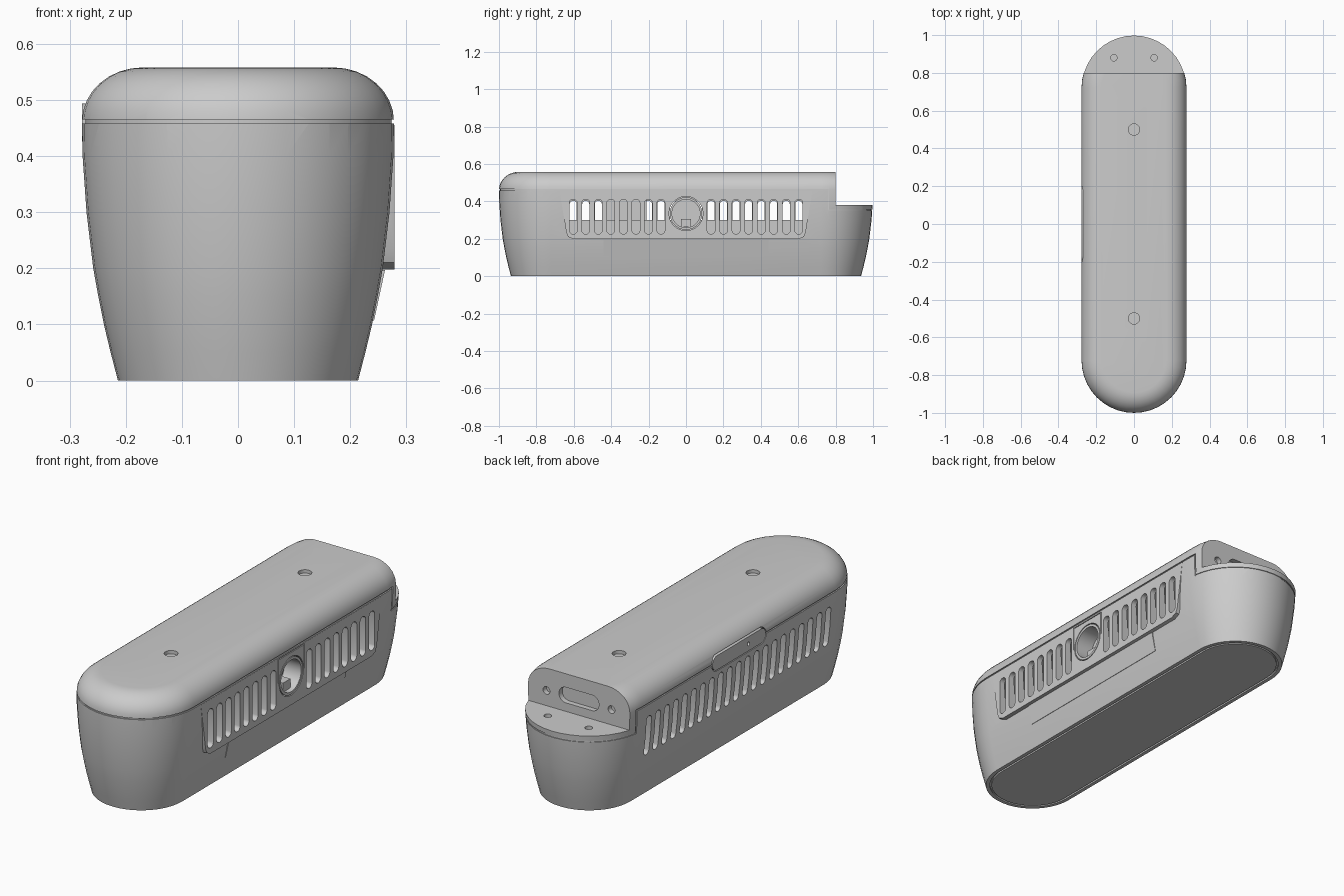
import bpy, bmesh, math

if "Cube" in bpy.data.objects:
    bpy.data.objects.remove(bpy.data.objects["Cube"])

CY = 0.722      # centre of the rounded ends
SEG = 20        # segments per rounded end


def finish(name, bm):
    bmesh.ops.recalc_face_normals(bm, faces=bm.faces)
    me = bpy.data.meshes.new(name)
    bm.to_mesh(me)
    bm.free()
    ob = bpy.data.objects.new(name, me)
    bpy.context.collection.objects.link(ob)
    return ob


def loft(name, profile, closed=False):
    """Sweep an (r, z) profile around a stadium; closed gives a ring."""
    bm = bmesh.new()
    rings = []
    for r, z in profile:
        ring = []
        for side in (1, -1):
            for k in range(SEG + 1):
                a = math.pi * k / SEG
                ring.append(bm.verts.new((side * r * math.cos(a),
                                          side * (CY + r * math.sin(a)), z)))
        rings.append(ring)
    pairs = list(zip(rings, rings[1:]))
    if closed:
        pairs.append((rings[-1], rings[0]))
    else:
        bm.faces.new(rings[0])
        bm.faces.new(rings[-1])
    n = len(rings[0])
    for p, q in pairs:
        for i in range(n):
            j = (i + 1) % n
            bm.faces.new((p[i], p[j], q[j], q[i]))
    return finish(name, bm)


def prism(name, outlines, axis, lo, hi):
    """Extrude 2D outlines along an axis."""
    put = {'x': lambda u, v, w: (w, u, v), 'y': lambda u, v, w: (u, w, v),
           'z': lambda u, v, w: (u, v, w)}[axis]
    bm = bmesh.new()
    for pts in outlines:
        a = [bm.verts.new(put(u, v, lo)) for u, v in pts]
        b = [bm.verts.new(put(u, v, hi)) for u, v in pts]
        bm.faces.new(a)
        bm.faces.new(b)
        for i in range(len(a)):
            j = (i + 1) % len(a)
            bm.faces.new((a[i], a[j], b[j], b[i]))
    return finish(name, bm)


def rect(u0, u1, v0, v1):
    return [(u0, v0), (u1, v0), (u1, v1), (u0, v1)]


def pill(cu, cv, hu, hv, n=24):
    r = min(hu, hv)
    pts = []
    for k in range(n):
        a = 2 * math.pi * (k + 0.5) / n
        c, s = math.cos(a), math.sin(a)
        pts.append((cu + r * c + math.copysign(hu - r, c),
                    cv + r * s + math.copysign(hv - r, s)))
    return pts


def box(name, x0, x1, y0, y1, z0, z1):
    return prism(name, [rect(x0, x1, y0, y1)], 'z', z0, z1)


def boolean(ob, cutter, op='DIFFERENCE'):
    m = ob.modifiers.new('bool', 'BOOLEAN')
    m.operation, m.solver, m.object = op, 'EXACT', cutter
    bpy.context.view_layer.objects.active = ob
    bpy.ops.object.modifier_apply(modifier=m.name)
    bpy.data.objects.remove(cutter)


# Outer housing: tapered lower body and rounded lid
side = [(0.214, 0), (0.227, 0.05), (0.239, 0.1), (0.249, 0.15), (0.258, 0.2),
        (0.270, 0.3), (0.277, 0.4), (0.278, 0.462)]
dome = [(0.17 + 0.108 * math.cos(t), 0.462 + 0.096 * math.sin(t))
        for t in [math.pi / 2 * k / 8 for k in range(1, 9)]]
housing = loft('housing', side + dome)

# Raised flat vent panel on the right side
panel = [(-0.675, 0.455), (-0.64, 0.235), (-0.63, 0.21), (-0.6, 0.198),
         (0.6, 0.198), (0.63, 0.21), (0.64, 0.235), (0.675, 0.455)]
boolean(housing, prism('panel', [panel], 'x', 0.2, 0.2785), 'UNION')

# Back step
boolean(housing, box('step', -0.5, 0.5, 0.8, 1.2, 0.38, 0.7))

# Hollow interior
inner = [(r - 0.026, z) for r, z in side + dome]
inner[0] = (0.19, 0.025)
inner = [(r, z - 0.024 if z > 0.5 else z) for r, z in inner]
cavity = loft('cavity', inner)
boolean(cavity, box('back_wall', -0.5, 0.5, 0.765, 1.2, 0.33, 0.7))
boolean(housing, cavity)

# Seam between lid and body, dropping at the back step
seam = loft('seam', [(0.272, 0.458), (0.3, 0.458), (0.3, 0.465), (0.272, 0.465)], True)
boolean(seam, box('trim', -0.5, 0.5, 0.765, 1.2, 0.3, 0.6))
boolean(housing, seam)
low = loft('low_seam', [(0.27, 0.35), (0.3, 0.35), (0.3, 0.357), (0.27, 0.357)], True)
boolean(low, box('trim', -0.5, 0.5, -1.2, 0.758, 0.3, 0.6))
boolean(housing, low)
for s in (-1, 1):
    boolean(housing, box('seam_drop', min(s * 0.268, s * 0.3), max(s * 0.268, s * 0.3),
                         0.758, 0.765, 0.352, 0.465))

# Groove under the base
boolean(housing, loft('base_groove', [(0.188, -0.02), (0.196, -0.02),
                                      (0.196, 0.008), (0.188, 0.008)], True))

# Vent slots on both sides
right = [pill(s * i * 0.067, 0.318, 0.021, 0.093) for i in range(2, 10) for s in (-1, 1)]
left = [pill(i * 0.067, 0.308, 0.019, 0.095) for i in range(-10, 11)]
boolean(housing, prism('right_slots', right, 'x', 0.19, 0.4))
boolean(housing, prism('left_slots', left, 'x', -0.4, -0.19))

# Opening for the round window, and grooves framing it
boolean(housing, prism('window_hole', [pill(0, 0.335, 0.091, 0.091, 40)], 'x', 0.15, 0.4))
frame = [rect(s * 0.097 - 0.002, s * 0.097 + 0.002, 0.335, 0.45) for s in (-1, 1)]
frame.append(rect(-0.094, 0.094, 0.446, 0.45))
boolean(housing, prism('window_frame', frame, 'x', 0.272, 0.4))

# Screw holes and back socket
boolean(housing, prism('top_holes', [pill(0, y, 0.03, 0.03) for y in (-0.5, 0.5)],
                       'z', 0.542, 0.7))
boolean(housing, prism('ledge_holes', [pill(x, 0.88, 0.017, 0.017) for x in (-0.107, 0.107)],
                       'z', 0.345, 0.5))
boolean(housing, prism('back_sockets', [pill(0, 0.457, 0.105, 0.037)] +
                       [pill(x, 0.452, 0.018, 0.018) for x in (-0.17, 0.17)],
                       'y', 0.775, 0.9))

# Pill button on the left side
boolean(housing, prism('button_recess', [pill(0, 0.46, 0.204, 0.039)], 'x', -0.4, -0.262))
button = prism('side_button', [pill(0, 0.46, 0.199, 0.034)], 'x', -0.278, -0.258)
boolean(button, prism('button_hole', [pill(-0.07, 0.46, 0.009, 0.009)], 'x', -0.4, -0.268))

# Round window barrel with a small tab
barrel = prism('window_barrel', [pill(0, 0.335, 0.087, 0.087, 40)], 'x', 0.17, 0.278)
boolean(barrel, prism('bore', [pill(0, 0.335, 0.075, 0.075, 40)], 'x', 0.19, 0.4))
tab = box('window_tab', 0.185, 0.255, -0.028, 0.028, 0.262, 0.305)

# Thin label plate below the vents
label = prism('label_plate', [[(0.232, 0.107), (0.2425, 0.107), (0.262, 0.197), (0.25, 0.197)]],
              'y', -0.44, 0.44)

# Internal tray and component seen through the slots
tray = box('inner_tray', -0.17, 0.17, -0.7, 0.7, 0.02, 0.3)
part = box('inner_component', -0.1, 0.1, -0.45, -0.21, 0.29, 0.42)

for ob in list(bpy.context.collection.objects):
    bpy.ops.object.select_all(action='DESELECT')
    ob.select_set(True)
    bpy.context.view_layer.objects.active = ob
    bpy.ops.object.shade_smooth_by_angle(angle=math.radians(25))
